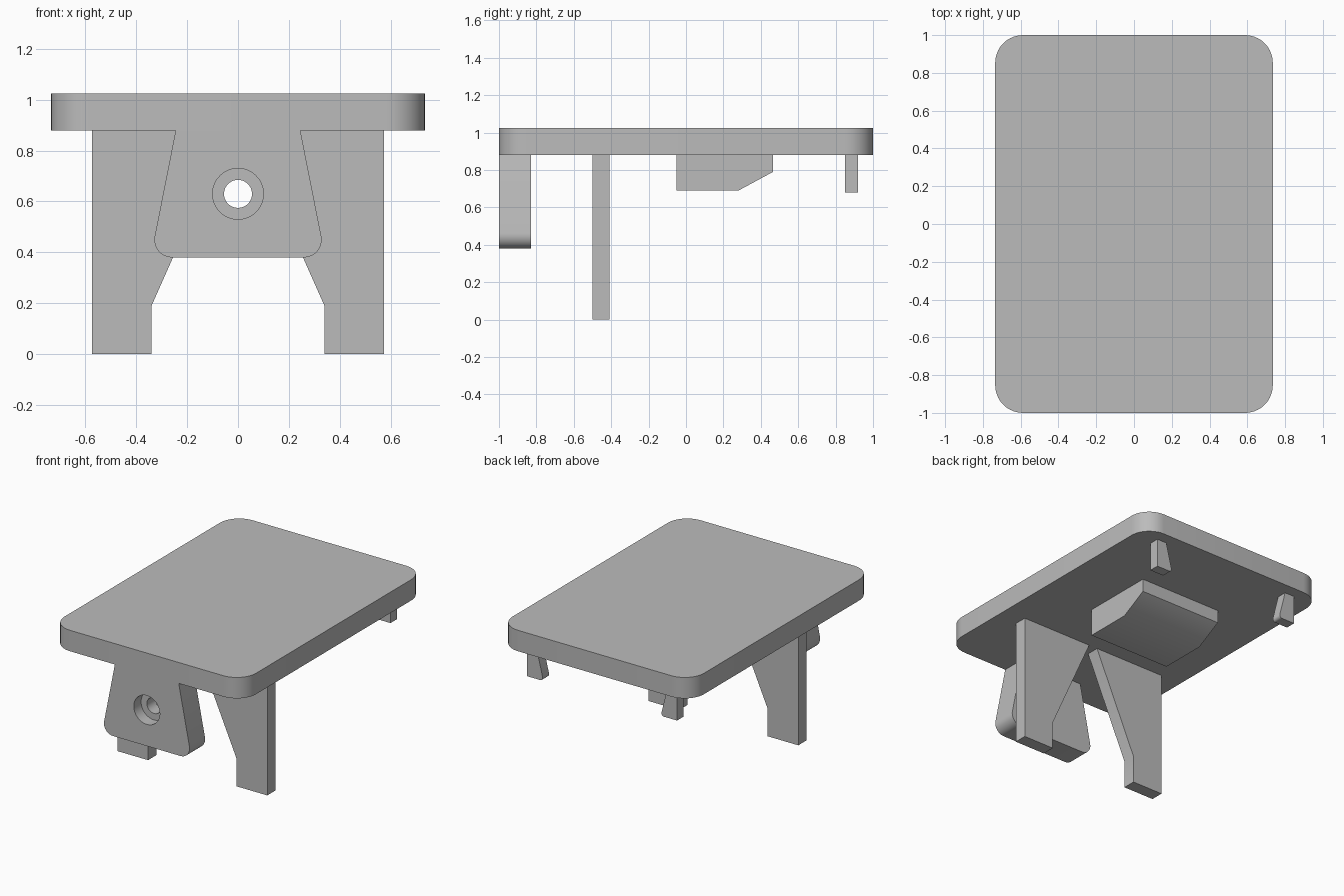
import bpy, bmesh, math
from mathutils import Vector

old = bpy.data.objects.get("Cube")
if old:
    bpy.data.objects.remove(old, do_unlink=True)

GREY = (0.5, 0.5, 0.5, 1.0)
mat = bpy.data.materials.new("plain grey")
mat.use_nodes = True
mat.diffuse_color = GREY
bsdf = next(n for n in mat.node_tree.nodes if n.type == "BSDF_PRINCIPLED")
bsdf.inputs["Base Color"].default_value = GREY

UNDERSIDE, TOP = 0.88, 1.025


def rounded(points, radii, steps=10):
    """Outline with the listed corners replaced by tangent arcs."""
    out = []
    for i, p in enumerate(points):
        r = radii.get(i, 0)
        p = Vector(p)
        if not r:
            out.append(p)
            continue
        u = (Vector(points[i - 1]) - p).normalized()
        v = (Vector(points[(i + 1) % len(points)]) - p).normalized()
        half = u.angle(v) / 2
        centre = p + (u + v).normalized() * (r / math.sin(half))
        start = p + u * (r / math.tan(half)) - centre
        end = p + v * (r / math.tan(half)) - centre
        sweep = math.pi - 2 * half
        for k in range(steps + 1):
            t = k / steps
            out.append(centre + (start * math.sin((1 - t) * sweep)
                                 + end * math.sin(t * sweep)) / math.sin(sweep))
    return out


def prism(name, outline, axis, low, high):
    """Extrude a 2D outline along an axis from low to high."""
    place = {"x": lambda p, d: (d, p[0], p[1]),
             "y": lambda p, d: (p[0], d, p[1]),
             "z": lambda p, d: (p[0], p[1], d)}[axis]
    bm = bmesh.new()
    face = bm.faces.new([bm.verts.new(place(p, low)) for p in outline])
    extruded = bmesh.ops.extrude_face_region(bm, geom=[face])["geom"]
    shift = Vector(place((0, 0), high - low))
    bmesh.ops.translate(bm, vec=shift,
                        verts=[g for g in extruded if isinstance(g, bmesh.types.BMVert)])
    bmesh.ops.recalc_face_normals(bm, faces=bm.faces)
    mesh = bpy.data.meshes.new(name)
    bm.to_mesh(mesh)
    bm.free()
    mesh.materials.append(mat)
    obj = bpy.data.objects.new(name, mesh)
    bpy.context.collection.objects.link(obj)
    return obj


def circle(radius, cz, n=48):
    return [(radius * math.cos(math.tau * i / n), cz + radius * math.sin(math.tau * i / n))
            for i in range(n)]


# Rounded top slab
w = 0.735
slab = prism("top_slab", rounded([(-w, -1), (w, -1), (w, 1), (-w, 1)],
                                 {i: 0.147 for i in range(4)}), "z", UNDERSIDE, TOP)

# Flared front tab with a stepped screw hole
tab = prism("front_tab", rounded([(-0.245, UNDERSIDE), (-0.344, 0.38),
                                  (0.344, 0.38), (0.245, UNDERSIDE)],
                                 {1: 0.07, 2: 0.07}), "y", -1, -0.83)
for name, radius, back in (("counterbore_cutter", 0.1, -0.92), ("hole_cutter", 0.055, -0.7)):
    cutter = prism(name, circle(radius, 0.63), "y", -1.1, back)
    mod = tab.modifiers.new(name, "BOOLEAN")
    mod.operation, mod.solver, mod.object = "DIFFERENCE", "EXACT", cutter
    cutter.hide_render = True
    bpy.context.view_layer.objects.active = tab
    bpy.ops.object.modifier_apply(modifier=mod.name)
    bpy.data.objects.remove(cutter, do_unlink=True)

# Wedge block under the middle
block = prism("underside_block", [(-0.05, UNDERSIDE), (-0.05, 0.69), (0.28, 0.69),
                                  (0.465, 0.79), (0.465, UNDERSIDE)], "x", -0.315, 0.315)

parts = [slab, tab, block]

# Mirrored legs and small rear pegs
for side, s in (("left", 1), ("right", -1)):
    leg = [(0.575, 0), (0.575, UNDERSIDE), (0.033, UNDERSIDE), (0.34, 0.19), (0.34, 0)]
    peg = rounded([(0.575, 0.68), (0.575, UNDERSIDE), (0.5, UNDERSIDE), (0.45, 0.68)],
                  {3: 0.02}, 6)
    parts.append(prism(side + "_leg", [(s * x, z) for x, z in leg], "y", -0.5, -0.41))
    parts.append(prism(side + "_rear_peg", [(s * x, z) for x, z in peg], "y", 0.85, 0.92))

# Smooth shading with sharp edges kept
bpy.ops.object.select_all(action="DESELECT")
for obj in parts:
    obj.select_set(True)
bpy.context.view_layer.objects.active = slab
bpy.ops.object.shade_smooth_by_angle(angle=math.radians(30))
